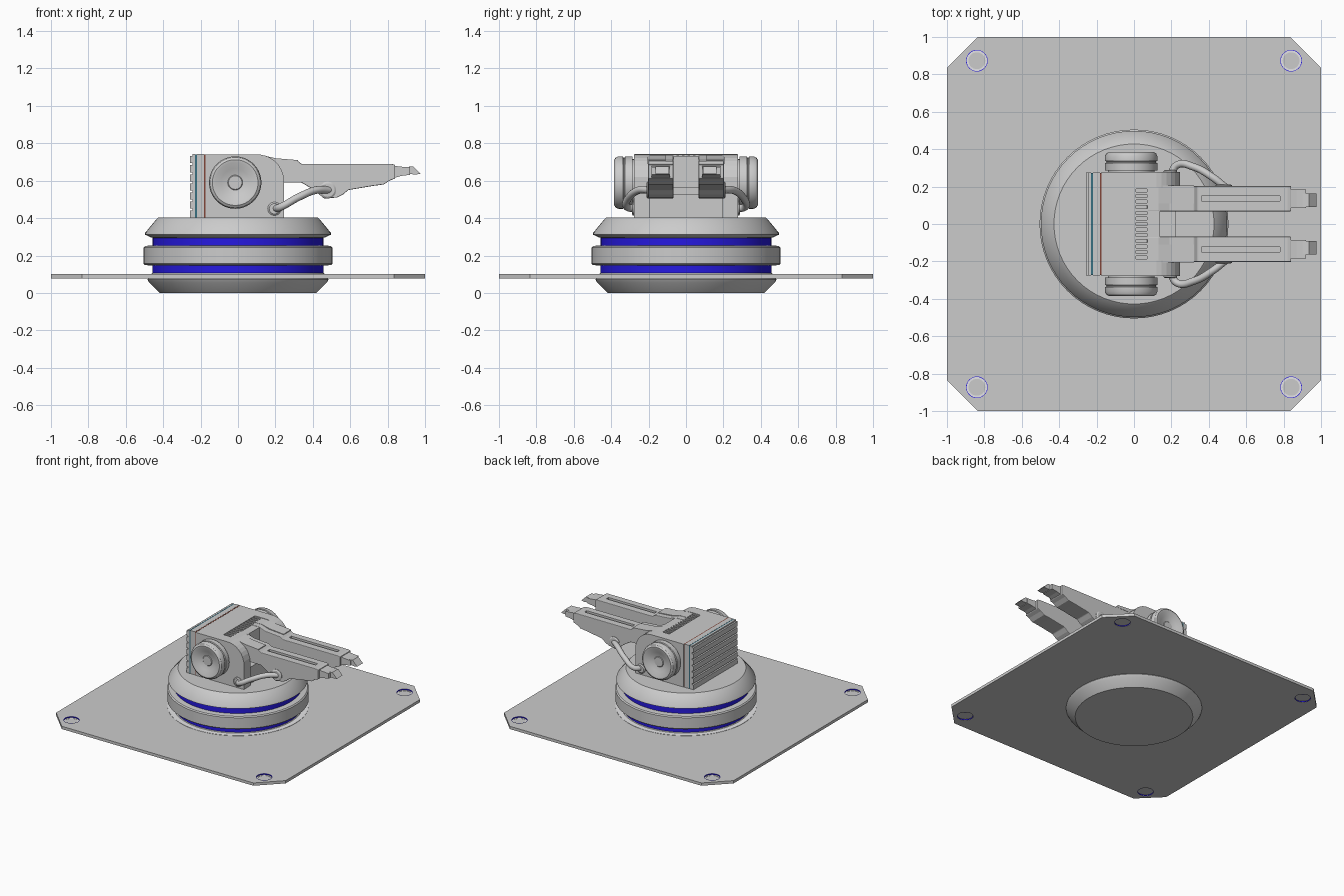
import bpy, bmesh, math
from mathutils import Vector

if "Cube" in bpy.data.objects:
    bpy.data.objects.remove(bpy.data.objects["Cube"])


def material(name, rgb):
    m = bpy.data.materials.new(name)
    m.use_nodes = True
    m.diffuse_color = (*rgb, 1)
    m.node_tree.nodes["Principled BSDF"].inputs["Base Color"].default_value = (*rgb, 1)
    return m


grey = material("light grey", (0.6, 0.6, 0.6))
blue = material("bright blue", (0.02, 0.01, 0.75))
white = material("white", (0.95, 0.95, 0.97))
teal = material("dark teal", (0.04, 0.16, 0.22))
rust = material("rust brown", (0.22, 0.06, 0.04))


def finish(name, bm, mat, bevel=0):
    bmesh.ops.recalc_face_normals(bm, faces=bm.faces)
    me = bpy.data.meshes.new(name)
    bm.to_mesh(me)
    bm.free()
    ob = bpy.data.objects.new(name, me)
    bpy.context.collection.objects.link(ob)
    me.materials.append(mat)
    if bevel:
        mod = ob.modifiers.new("bevel", 'BEVEL')
        mod.width, mod.segments = bevel, 2
    return ob


def smooth(ob):
    bpy.ops.object.select_all(action='DESELECT')
    ob.select_set(True)
    bpy.context.view_layer.objects.active = ob
    bpy.ops.object.shade_smooth_by_angle(angle=math.radians(30))
    return ob


def box(name, x, y, z, mat=grey, bevel=0):
    bm = bmesh.new()
    bmesh.ops.create_cube(bm, size=1)
    for v in bm.verts:
        v.co = [(a + b) / 2 + c * (b - a) for c, (a, b) in zip(v.co, (x, y, z))]
    return finish(name, bm, mat, bevel)


def extrude(name, points, place, depth, mat=grey, bevel=0):
    """Extrude a flat outline; place turns its 2D points into 3D."""
    bm = bmesh.new()
    face = bm.faces.new([bm.verts.new(place(*p)) for p in points])
    out = bmesh.ops.extrude_face_region(bm, geom=[face])
    moved = [g for g in out["geom"] if isinstance(g, bmesh.types.BMVert)]
    bmesh.ops.translate(bm, verts=moved, vec=depth)
    return finish(name, bm, mat, bevel)


def side_panel(name, points, y0, y1, bevel=0):
    return extrude(name, points, lambda x, z: (x, y0, z), (0, y1 - y0, 0), grey, bevel)


def lathe(name, profile, mat=grey, closed=False, at=(0, 0, 0), side=0, seg=64):
    """Spin (radius, height) points; side turns the axis to +y or -y."""
    bm = bmesh.new()
    rings = []
    for r, h in profile:
        rings.append([bm.verts.new((r * math.cos(k * math.tau / seg),
                                    r * math.sin(k * math.tau / seg), h)) for k in range(seg)])
    pairs = list(zip(rings, rings[1:]))
    if closed:
        pairs.append((rings[-1], rings[0]))
    for a, b in pairs:
        for k in range(seg):
            n = (k + 1) % seg
            bm.faces.new((a[k], a[n], b[n], b[k]))
    if not closed:
        bm.faces.new(rings[0])
        bm.faces.new(rings[-1])
    ob = finish(name, bm, mat)
    ob.location = at
    ob.rotation_euler.x = -side * math.pi / 2
    return smooth(ob)


def cut(ob, cutter):
    cutter.hide_render = True
    cutter.hide_set(True)
    mod = ob.modifiers.new("cut", 'BOOLEAN')
    mod.object, mod.operation = cutter, 'DIFFERENCE'


# Mounting plate with clipped corners and four bolt holes
c = 0.835
outline = [(-c, -1), (c, -1), (1, -c), (1, c), (c, 1), (-c, 1), (-1, c), (-1, -c)]
plate = extrude("mounting_plate", outline, lambda x, y: (x, y, 0.078), (0, 0, 0.022))
for sx in (1, -1):
    for sy in (1, -1):
        at = (sx * 0.84, sy * 0.873, 0)
        cut(plate, lathe("hole_cutter", [(0.058, 0.05), (0.058, 0.15)], at=at, seg=32))
        lathe("bolt_hole_lining", [(0.055, 0.079), (0.058, 0.079), (0.058, 0.1), (0.055, 0.1)],
              blue, True, at, seg=32)
        lathe("bolt", [(0.055, 0.085), (0.055, 0.09)], at=at, seg=32)
        lathe("bolt_ring", [(0.045, 0.089), (0.055, 0.089), (0.055, 0.092), (0.045, 0.092)],
              white, True, at, seg=32)

# Turntable base
lathe("base_foot", [(0.42, 0), (0.475, 0.055), (0.485, 0.072), (0.465, 0.1), (0.455, 0.11)])
lathe("base_halo", [(0.45, 0.099), (0.503, 0.099), (0.503, 0.102), (0.45, 0.102)], white, True)
lathe("lower_light_band", [(0.458, 0.105), (0.458, 0.15)], blue)
lathe("turntable_ring", [(0.45, 0.145), (0.497, 0.149), (0.505, 0.157),
                         (0.505, 0.243), (0.497, 0.251), (0.45, 0.255)])
lathe("upper_light_band", [(0.456, 0.25), (0.456, 0.3)], blue)
lathe("turntable_top", [(0.45, 0.294), (0.465, 0.296), (0.498, 0.312),
                        (0.496, 0.322), (0.434, 0.397), (0.428, 0.402)])

# Head: body, back layers and fins
box("head_body", (-0.175, 0.01), (-0.27, 0.27), (0.4, 0.74))
box("head_floor", (0, 0.225), (-0.2, 0.2), (0.4, 0.53))
box("rust_layer", (-0.183, -0.174), (-0.274, 0.274), (0.4, 0.741), rust)
box("middle_layer", (-0.22, -0.182), (-0.276, 0.276), (0.4, 0.742))
box("teal_layer", (-0.23, -0.219), (-0.274, 0.274), (0.4, 0.741), teal)
box("back_layer", (-0.244, -0.229), (-0.276, 0.276), (0.4, 0.742))
fins = 7
for i in range(fins):
    z = 0.402 + i * 0.34 / fins
    box("back_fin", (-0.257, -0.243), (-0.276, 0.276), (z, z + 0.038))

# Ribbed vent on top of the head
box("vent_floor", (0, 0.08), (-0.2, 0.2), (0.5, 0.712))
for i in range(14):
    y = -0.195 + i * 0.03
    box("vent_rib", (0.01, 0.075), (y - 0.007, y + 0.007), (0.7, 0.735))

cheek = [(-0.175, 0.4), (0.245, 0.4), (0.245, 0.62)]
cheek += [(0.105 + 0.14 * math.cos(a), 0.6 + 0.14 * math.sin(a))
          for a in [math.radians(12 * k) for k in range(2, 8)]]
cheek += [(0.08, 0.74), (-0.175, 0.74)]

arm = [(0.07, 0.735), (0.13, 0.735), (0.19, 0.715), (0.32, 0.705), (0.34, 0.69), (0.82, 0.69),
       (0.84, 0.685), (0.84, 0.612), (0.81, 0.6), (0.78, 0.58), (0.72, 0.572), (0.66, 0.562),
       (0.59, 0.55), (0.56, 0.525), (0.53, 0.51), (0.46, 0.505), (0.43, 0.53), (0.39, 0.56),
       (0.34, 0.59), (0.07, 0.59)]
neck = [(0.82, 0.682), (0.87, 0.675), (0.92, 0.672), (0.92, 0.632), (0.87, 0.625), (0.82, 0.61)]
tip = [(0.89, 0.672), (0.935, 0.677), (0.975, 0.637), (0.95, 0.633), (0.89, 0.638)]

# Bridge that joins both arms
box("arm_bridge", (0.07, 0.14), (-0.2, 0.2), (0.56, 0.732))

for s in (1, -1):
    side_panel("cheek", cheek, s * 0.195, s * 0.278)

    # Drum with a dished cap
    lathe("side_drum", [(0.125, 0.26), (0.125, 0.285), (0.14, 0.287), (0.14, 0.325),
                        (0.133, 0.328), (0.133, 0.335), (0.14, 0.338), (0.14, 0.362),
                        (0.134, 0.376), (0.122, 0.384), (0.108, 0.382), (0.075, 0.366),
                        (0.04, 0.358), (0.036, 0.362)], at=(-0.015, 0, 0.59), side=s)

    # Arm with a slot along its top
    main = side_panel("arm", arm, s * 0.068, s * 0.203, 0.004)
    ys = sorted((s * 0.122, s * 0.15))
    cut(main, box("slot_cutter", (0.36, 0.78), ys, (0.66, 0.75)))
    side_panel("arm_neck", neck, s * 0.085, s * 0.185)
    side_panel("arm_tip", tip, s * 0.09, s * 0.162)
    side_panel("arm_cover", [(0.07, 0.737), (0.13, 0.737), (0.2, 0.72), (0.32, 0.71),
                             (0.32, 0.69), (0.07, 0.69)], s * 0.11, s * 0.205)

    # Cable and its sockets
    curve = bpy.data.curves.new("cable", 'CURVE')
    curve.dimensions = '3D'
    curve.bevel_depth, curve.bevel_resolution = 0.02, 4
    spline = curve.splines.new('BEZIER')
    path = [(0.195, 0.26, 0.45), (0.23, 0.315, 0.46), (0.32, 0.305, 0.51),
            (0.42, 0.25, 0.55), (0.49, 0.195, 0.55)]
    spline.bezier_points.add(len(path) - 1)
    for p, (x, y, z) in zip(spline.bezier_points, path):
        p.co = Vector((x, s * y, z))
        p.handle_left_type = p.handle_right_type = 'AUTO'
    curve.materials.append(grey)
    bpy.context.collection.objects.link(bpy.data.objects.new("cable", curve))
    lathe("cable_socket", [(0.036, 0.27), (0.036, 0.284), (0.028, 0.29)],
          at=(0.195, 0, 0.45), side=s, seg=32)
    lathe("arm_socket", [(0.045, 0.19), (0.045, 0.206), (0.036, 0.212)],
          at=(0.48, 0, 0.55), side=s, seg=32)
